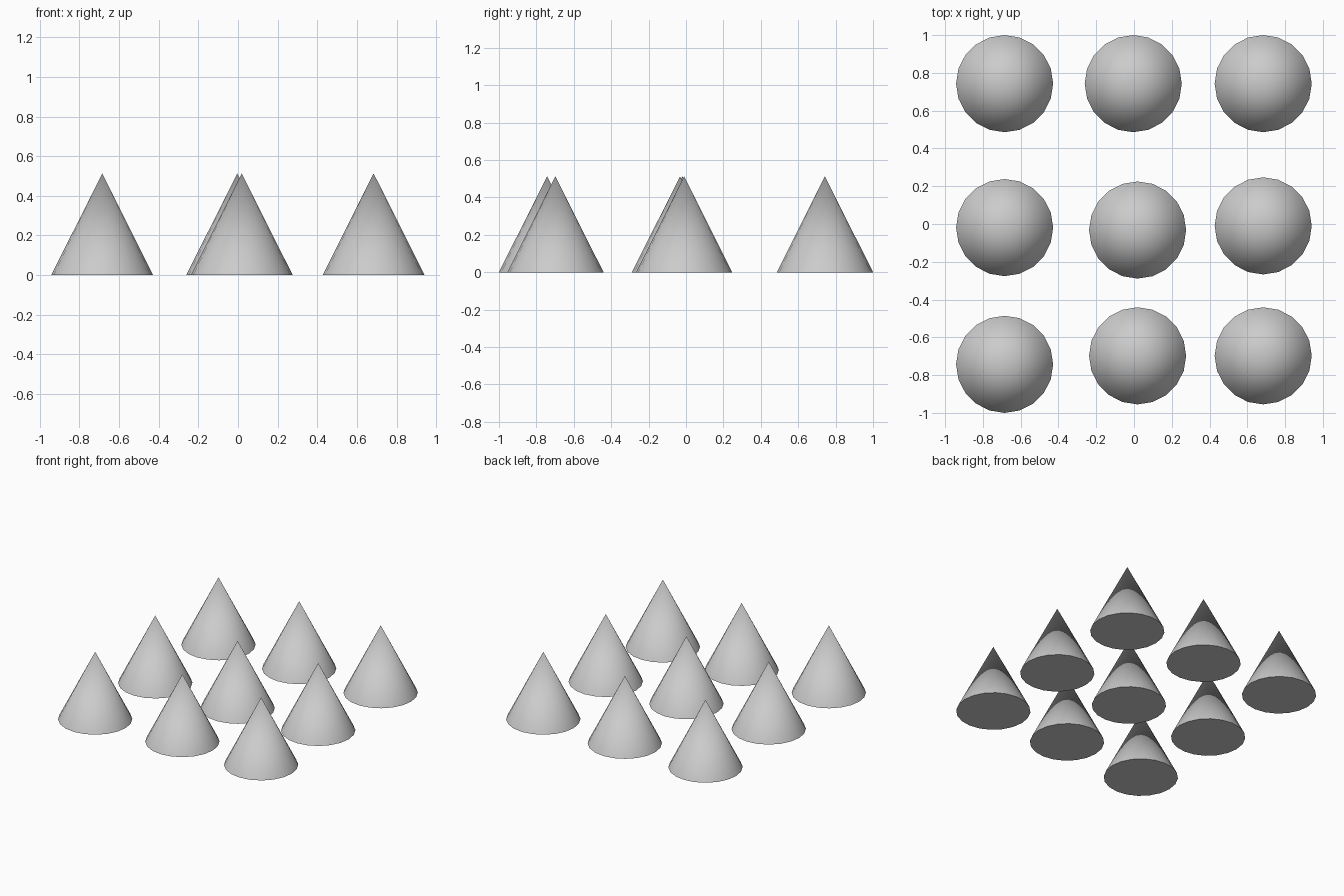
import bpy
import math

if "Cube" in bpy.data.objects:
    bpy.data.objects.remove(bpy.data.objects["Cube"])

RADIUS, HEIGHT, SIDES = 0.257, 0.513, 20

# Cone centres, row by row from back to front, slightly off a regular grid
rows = {
    "back": [(-0.685, 0.743), (-0.004, 0.743), (0.684, 0.743)],
    "middle": [(-0.685, -0.019), (0.019, -0.032), (0.684, -0.01)],
    "front": [(-0.685, -0.743), (0.019, -0.698), (0.684, -0.698)],
}


def add_cone(name, x, y):
    bpy.ops.mesh.primitive_cone_add(vertices=SIDES, radius1=RADIUS, radius2=0,
                                    depth=HEIGHT, location=(x, y, HEIGHT / 2))
    cone = bpy.context.object
    cone.name = name
    # Smooth sides, sharp base rim
    bpy.ops.object.shade_smooth_by_angle(angle=math.radians(40))


# Nine identical cones standing on the floor
for row, centres in rows.items():
    for column, (x, y) in zip(("left", "centre", "right"), centres):
        add_cone(f"{row}_{column}_cone", x, y)
